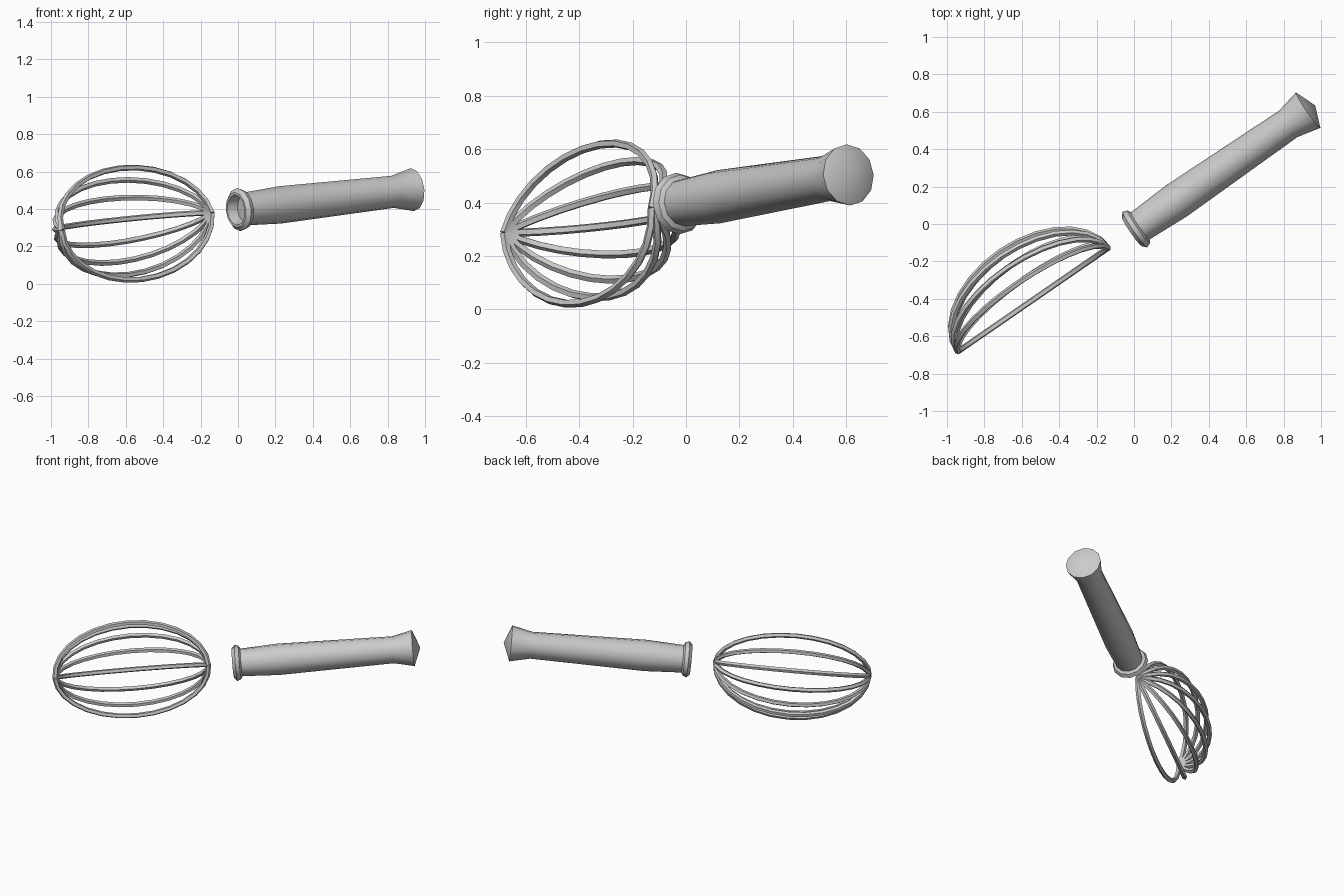
import bpy, math
from mathutils import Vector

if "Cube" in bpy.data.objects:
    bpy.data.objects.remove(bpy.data.objects["Cube"])

grey = bpy.data.materials.new("plain grey")
grey.use_nodes = True
colour = (0.6, 0.6, 0.6, 1)
grey.diffuse_color = colour
grey.node_tree.nodes["Principled BSDF"].inputs["Base Color"].default_value = colour

# Shared frame: the tool axis, the sideways bulge direction and an up direction
axis = Vector((0.82, 0.565, 0.095)).normalized()
side = Vector((-axis.y, axis.x, 0)).normalized()
up = axis.cross(side)
head_centre = Vector((-0.54, -0.405, 0.333))


def place(along, radius, angle):
    return head_centre + axis * along + (side * math.cos(angle) + up * math.sin(angle)) * radius


def build(name, verts, faces, smooth_angle):
    mesh = bpy.data.meshes.new(name)
    mesh.from_pydata(verts, [], faces)
    mesh.materials.append(grey)
    obj = bpy.data.objects.new(name, mesh)
    bpy.context.collection.objects.link(obj)
    bpy.ops.object.select_all(action='DESELECT')
    obj.select_set(True)
    bpy.context.view_layer.objects.active = obj
    bpy.ops.object.mode_set(mode='EDIT')
    bpy.ops.mesh.select_all(action='SELECT')
    bpy.ops.mesh.normals_make_consistent(inside=False)
    bpy.ops.object.mode_set(mode='OBJECT')
    bpy.ops.object.shade_smooth_by_angle(angle=math.radians(smooth_angle))
    return obj


def skin(rings, sides):
    faces = []
    for r in range(rings - 1):
        for i in range(sides):
            j = (i + 1) % sides
            faces.append((r * sides + i, r * sides + j, (r + 1) * sides + j, (r + 1) * sides + i))
    return faces


# Handle: lathe profile (distance along axis, radius), from recess floor to butt
profile = [(0.06, 0.072), (0.0, 0.082), (0.0, 0.095), (0.02, 0.116), (0.045, 0.106),
           (0.055, 0.088), (0.29, 0.1), (1.02, 0.086), (1.15, 0.115)]
handle_start = 0.645
sides = 12
verts = [place(handle_start + s, r, math.tau * i / sides) for s, r in profile for i in range(sides)]
faces = skin(len(profile), sides)
faces.append(tuple(range(sides)))
tip = len(verts)
verts.append(place(handle_start + 1.195, 0, 0))
last = tip - sides
faces += [(last + i, last + (i + 1) % sides, tip) for i in range(sides)]
build("handle", verts, faces, 32)

# Wires: half ellipses fanned around one side of the axis
half_length, bulge, thick = 0.49, 0.31, 0.016
steps, wire_sides = 14, 5
for n in range(8):
    fan = math.radians(-90 + 22.5 * n)
    outward = side * math.cos(fan) + up * math.sin(fan)
    across = axis.cross(outward)
    verts = []
    for k in range(steps + 1):
        t = math.pi * k / steps
        centre = place(half_length * math.cos(t), bulge * math.sin(t), fan)
        normal = (axis * math.cos(t) * bulge + outward * math.sin(t) * half_length).normalized()
        for i in range(wire_sides):
            a = math.tau * i / wire_sides
            verts.append(centre + (normal * math.cos(a) + across * math.sin(a)) * thick)
    faces = skin(steps + 1, wire_sides)
    faces += [tuple(range(wire_sides)), tuple(range(steps * wire_sides, (steps + 1) * wire_sides))]
    build("whisk_wire_%d" % (n + 1), verts, faces, 20)
